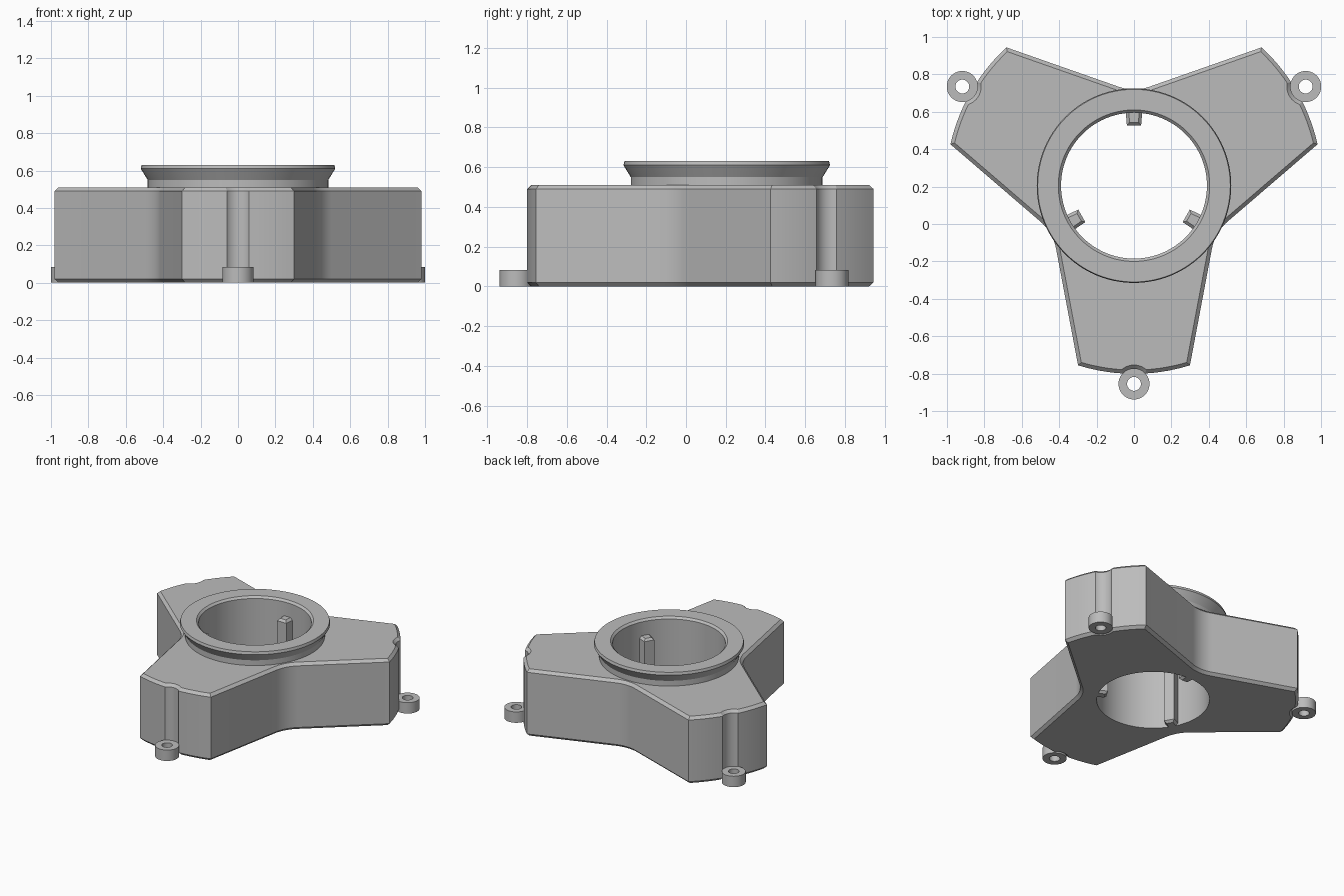
import bpy, bmesh
from math import sin, cos, pi, radians
from mathutils import Matrix

cube = bpy.data.objects.get("Cube")
if cube:
    bpy.data.objects.remove(cube, do_unlink=True)

CENTRE = Matrix.Translation((0, 0.205, 0))
HEIGHT = 0.51
BORE = 0.39
LUG_DIST = 1.06
ARMS = [radians(a) for a in (-90, 30, 150)]

grey = bpy.data.materials.new("light grey plastic")
grey.use_nodes = True
colour = (0.5, 0.5, 0.5, 1)
grey.diffuse_color = colour
grey.node_tree.nodes["Principled BSDF"].inputs["Base Color"].default_value = colour


def make_object(name, bm, matrix=CENTRE):
    bmesh.ops.recalc_face_normals(bm, faces=bm.faces[:])
    mesh = bpy.data.meshes.new(name)
    bm.to_mesh(mesh)
    bm.free()
    mesh.materials.append(grey)
    ob = bpy.data.objects.new(name, mesh)
    bpy.context.collection.objects.link(ob)
    ob.matrix_world = matrix
    return ob


def select_only(ob):
    bpy.ops.object.select_all(action='DESELECT')
    ob.select_set(True)
    bpy.context.view_layer.objects.active = ob


def smooth(ob):
    select_only(ob)
    bpy.ops.object.shade_smooth_by_angle(angle=radians(25))


def lathe(name, profile, steps, matrix=CENTRE):
    """Revolve a closed (radius, height) profile about z."""
    bm = bmesh.new()
    rings = [[bm.verts.new((r * cos(2 * pi * i / steps), r * sin(2 * pi * i / steps), z))
              for r, z in profile] for i in range(steps)]
    n = len(profile)
    for i in range(steps):
        a, b = rings[i], rings[(i + 1) % steps]
        for j in range(n):
            k = (j + 1) % n
            bm.faces.new((a[j], b[j], b[k], a[k]))
    ob = make_object(name, bm, matrix)
    smooth(ob)
    return ob


def spread(a, b, n):
    return [a + (b - a) * i / n for i in range(n + 1)]


def polar_offset(angle, radial, side):
    """Point from a distance along a direction and a sideways offset."""
    return (radial * cos(angle) - side * sin(angle),
            radial * sin(angle) + side * cos(angle))


def body_outline():
    """Three tapered arms with curved ends, a groove in each, and filleted valleys."""
    end_r, groove_r, fillet_r = 1.006, 0.081, 0.25
    corner, mouth = radians(17.3), radians(3.35)
    groove, valley = radians(46.5), radians(19.5)
    pts = []
    for arm in ARMS:
        for t in spread(-corner, -mouth, 6):
            pts.append(polar_offset(arm + t, end_r, 0))
        for t in spread(-groove, groove, 14)[1:-1]:
            pts.append(polar_offset(arm, LUG_DIST - groove_r * cos(t), groove_r * sin(t)))
        for t in spread(mouth, corner, 6):
            pts.append(polar_offset(arm + t, end_r, 0))
        for t in spread(-valley, valley, 10):
            pts.append(polar_offset(arm + pi / 3, 0.765 - fillet_r * cos(t), fillet_r * sin(t)))
    return pts


# Three-armed body with chamfered top and bottom rims
bm = bmesh.new()
base = bm.faces.new([bm.verts.new((x, y, 0)) for x, y in body_outline()])
top = bmesh.ops.extrude_face_region(bm, geom=[base])["geom"]
bmesh.ops.translate(bm, vec=(0, 0, HEIGHT),
                    verts=[v for v in top if isinstance(v, bmesh.types.BMVert)])
rims = [e for e in bm.edges if abs(e.verts[0].co.z - e.verts[1].co.z) < 0.001]
bmesh.ops.bevel(bm, geom=rims, offset=0.02, segments=1, affect='EDGES', clamp_overlap=False)
body = make_object("body", bm)

# Central bore
bm = bmesh.new()
bmesh.ops.create_cone(bm, cap_ends=True, segments=96, radius1=BORE, radius2=BORE, depth=2)
cutter = make_object("bore_cutter", bm)
cutter.hide_render = True
bpy.context.view_layer.update()
cut = body.modifiers.new("bore", 'BOOLEAN')
cut.operation = 'DIFFERENCE'
cut.solver = 'EXACT'
cut.object = cutter
select_only(body)
bpy.ops.object.modifier_apply(modifier=cut.name)
bpy.data.objects.remove(cutter, do_unlink=True)
smooth(body)

# Flared collar around the bore
lathe("collar", [(BORE, HEIGHT), (0.483, HEIGHT), (0.483, 0.55), (0.52, 0.61),
                 (0.515, 0.63), (0.405, 0.63), (BORE, 0.615)], 96)

for number, arm in enumerate(ARMS, 1):
    # Screw lug at the foot of each groove
    x, y = polar_offset(arm, LUG_DIST, 0)
    lathe(f"screw_lug_{number}", [(0.037, 0), (0.083, 0), (0.083, 0.083), (0.037, 0.083)],
          40, CENTRE @ Matrix.Translation((x, y, 0)))

    # Upright key on the bore wall, opposite each arm
    bm = bmesh.new()
    bmesh.ops.create_cube(bm, size=1)
    bmesh.ops.scale(bm, vec=(0.085, 0.09, HEIGHT), verts=bm.verts[:])
    inner = [v for v in bm.verts if v.co.x < 0]
    bmesh.ops.scale(bm, vec=(1, 0.85, 1), verts=inner)
    bmesh.ops.bevel(bm, geom=[e for e in bm.edges if any(v in inner for v in e.verts)
                              and abs(e.verts[0].co.z - e.verts[1].co.z) < 0.01],
                    offset=0.016, segments=1, affect='EDGES')
    make_object(f"bore_key_{number}", bm, CENTRE @ Matrix.Rotation(arm + pi, 4, 'Z')
                @ Matrix.Translation((0.365, 0, HEIGHT / 2)))
